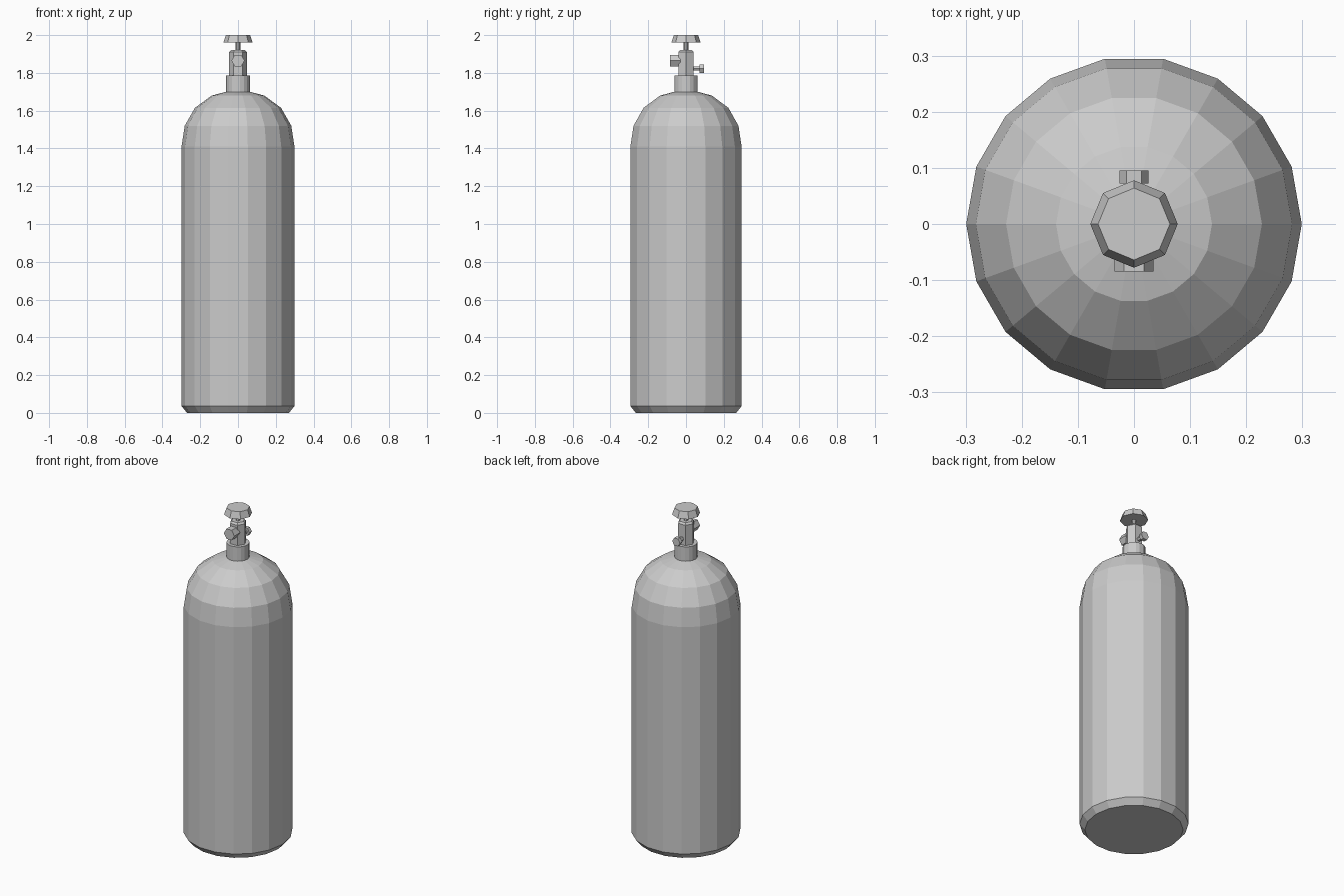
import bpy, bmesh
from math import cos, sin, tau
from mathutils import Matrix

if "Cube" in bpy.data.objects:
    bpy.data.objects.remove(bpy.data.objects["Cube"])


def lathe(name, profile, sides, matrix=Matrix()):
    """Flat-shaded closed solid of revolution from (radius, height) pairs."""
    bm = bmesh.new()
    rings = [[bm.verts.new((r * cos(tau * i / sides), r * sin(tau * i / sides), z))
              for i in range(sides)] for r, z in profile]
    for a, b in zip(rings, rings[1:]):
        for i in range(sides):
            j = (i + 1) % sides
            bm.faces.new((a[i], a[j], b[j], b[i]))
    bm.faces.new(rings[0][::-1])
    bm.faces.new(rings[-1])
    bm.transform(matrix)
    bmesh.ops.recalc_face_normals(bm, faces=bm.faces)
    mesh = bpy.data.meshes.new(name)
    bm.to_mesh(mesh)
    bm.free()
    ob = bpy.data.objects.new(name, mesh)
    bpy.context.collection.objects.link(ob)
    return ob


def along_y(z):
    """Turns the lathe axis to +y at the given height."""
    return Matrix.Translation((0, 0, z)) @ Matrix.Rotation(-tau / 4, 4, 'X')


# Tank with chamfered base and domed shoulder
lathe("tank_body", [(0.27, 0), (0.299, 0.036), (0.299, 1.41), (0.282, 1.52),
                    (0.228, 1.615), (0.139, 1.68), (0.063, 1.70)], 18)
# Neck collar
lathe("neck_collar", [(0.063, 1.695), (0.063, 1.787)], 18)
# Hexagonal valve body with chamfered top
lathe("valve_body", [(0.047, 1.78), (0.047, 1.91), (0.037, 1.921)], 6)
# Valve stem and handwheel
lathe("valve_stem", [(0.012, 1.915), (0.012, 1.965)], 8)
lathe("handwheel", [(0.078, 1.96), (0.064, 2.0)], 8)
# Front outlet
lathe("outlet", [(0.035, -0.085), (0.035, -0.03)], 6, along_y(1.865))
# Rear relief plug: thin shank and hex head
lathe("relief_plug", [(0.013, 0.03), (0.013, 0.072), (0.026, 0.072), (0.026, 0.095)],
      6, along_y(1.823))
